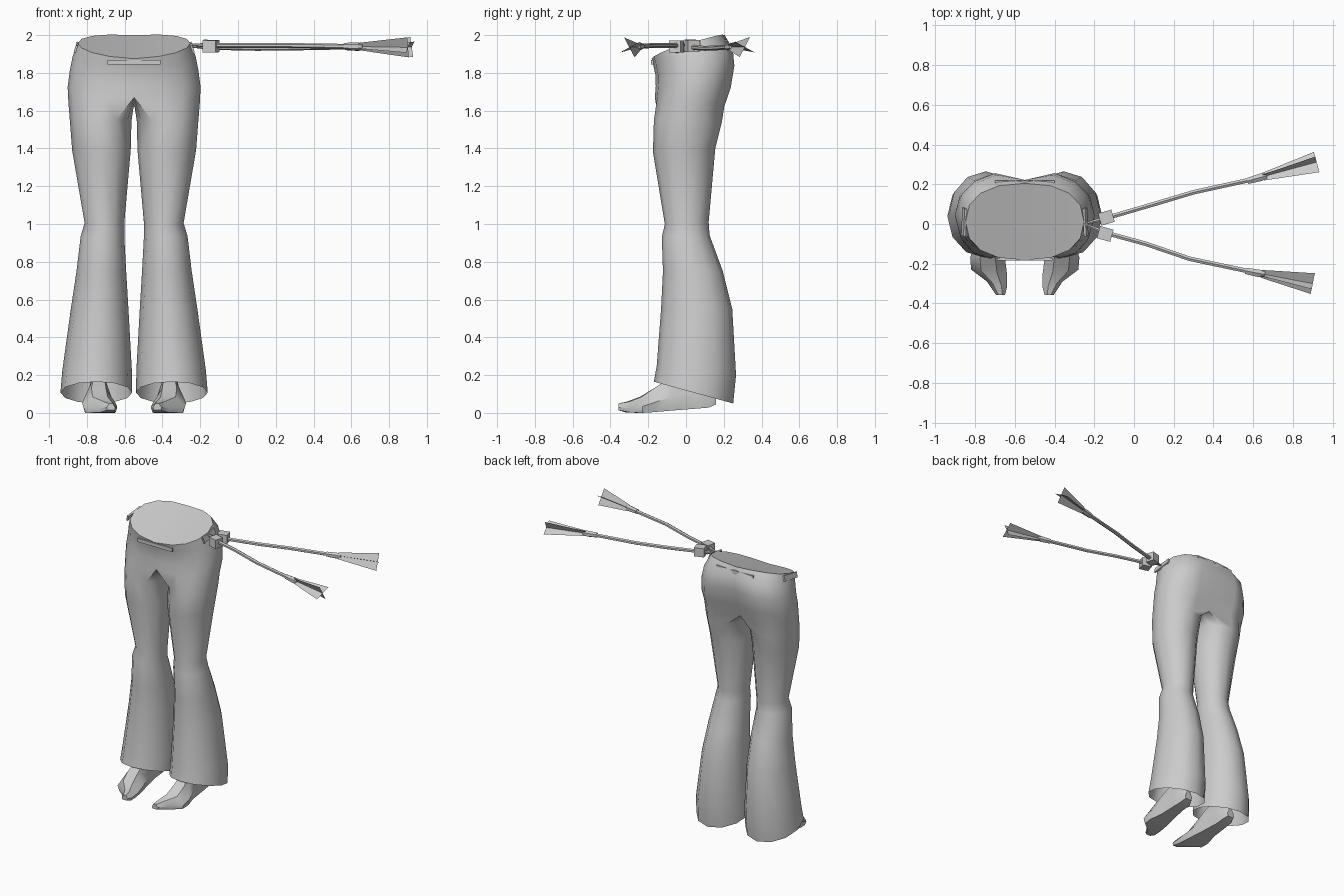
import bpy, bmesh, math
from mathutils import Vector

if "Cube" in bpy.data.objects:
    bpy.data.objects.remove(bpy.data.objects["Cube"])

CX = -0.55      # symmetry plane of the body


def make(name, bm, mirror=False, smooth=40):
    bmesh.ops.recalc_face_normals(bm, faces=bm.faces)
    me = bpy.data.meshes.new(name)
    bm.to_mesh(me)
    bm.free()
    ob = bpy.data.objects.new(name, me)
    bpy.context.collection.objects.link(ob)
    bpy.context.view_layer.objects.active = ob
    ob.select_set(True)
    if mirror:
        ob.location.x = CX
        m = ob.modifiers.new("mirror", 'MIRROR')
        m.use_clip = True
        m.merge_threshold = 0.002
    if smooth:
        bpy.ops.object.shade_smooth_by_angle(angle=math.radians(smooth))
    ob.select_set(False)
    return ob


def bridge(bm, a, b, closed=True):
    n = len(a)
    for i in range(n if closed else n - 1):
        j = (i + 1) % n
        bm.faces.new((a[i], a[j], b[j], b[i]))


def loft(bm, rings, caps=True):
    vs = [[bm.verts.new(p) for p in r] for r in rings]
    for a, b in zip(vs, vs[1:]):
        bridge(bm, a, b)
    if caps:
        bm.faces.new(vs[0])
        bm.faces.new(vs[-1])
    return vs


# trousers: one half, leg rings first, then open hip strips, mirrored
def leg_ring(u0, u1, y0, y1, zf, zb):
    pts = []
    for k in range(12):
        t = math.radians(-120 + 30 * k)
        s = math.sin(t)
        pts.append(((u0 + u1) / 2 + (u1 - u0) / 2 * math.cos(t),
                    (y0 + y1) / 2 + (y1 - y0) / 2 * s, zf + (zb - zf) * (s + 1) / 2))
    return pts


def hip_strip(w, y0, y1, zf, zb, cleft=0.0, lift=0.0):
    pts = []
    for k in range(9):
        t = math.radians(-90 + 22.5 * k)
        s, c = math.sin(t), max(0.0, math.cos(t))
        if k in (0, 8):
            c = 0.0
        sp = math.copysign(abs(s) ** 0.85, s)
        y = (y0 + y1) / 2 + (y1 - y0) / 2 * sp - (cleft if k == 8 else 0)
        pts.append((w * c ** 0.85, y, zf + (zb - zf) * (s + 1) / 2 + lift * c))
    return pts


bm = bmesh.new()
legs = [(.01, .39, -.17, .25, .165, .05), (.012, .38, -.155, .265, .25, .2),
        (.03, .335, -.132, .245, .55, .55), (.042, .305, -.122, .195, .75, .75),
        (.052, .283, -.128, .125, .93, .94), (.052, .262, -.112, .12, 1.0, 1.01),
        (.018, .328, -.175, .155, 1.38, 1.4), (.014, .34, -.17, .19, 1.55, 1.54)]
vs = loft(bm, [leg_ring(*r) for r in legs], caps=False)
hips = [(.348, -.165, .215, 1.67, 1.62, .06), (.352, -.16, .25, 1.73, 1.72, .06),
        (.34, -.162, .27, 1.79, 1.84, .05), (.325, -.172, .262, 1.835, 1.925, .04, .01),
        (.298, -.182, .205, 1.875, 2.0, 0, .02)]
strips = [[bm.verts.new(p) for p in hip_strip(*h)] for h in hips]
crotch = [bm.verts.new((0, y, 1.64)) for y in (.08, .01, -.07)]
bridge(bm, vs[-1], strips[0] + crotch)
for a, b in zip(strips, strips[1:]):
    bridge(bm, a, b, closed=False)
# closed waist
w = strips[-1]
for i in range(3):
    bm.faces.new((w[i], w[i + 1], w[7 - i], w[8 - i]))
bm.faces.new((w[3], w[4], w[5]))
make("trousers", bm, mirror=True, smooth=45)

# feet
bm = bmesh.new()
rings = []
for y, u0, u1, z0, z1, skew in [
        (-.358, .10, .145, .014, .05, 0), (-.32, .09, .19, .002, .06, .03),
        (-.25, .09, .27, 0, .085, .02), (-.17, .10, .275, .004, .13, 0),
        (-.08, .12, .25, .012, .19, 0), (.05, .14, .24, .022, .24, 0),
        (.12, .14, .235, .028, .2, 0), (.16, .16, .22, .045, .1, 0)]:
    prof = [(.08, 0), (.92, 0), (1, .4), (.72, 1), (.28, 1), (0, .4)]
    rings.append([(u0 + (u1 - u0) * a, y + skew * a, z0 + (z1 - z0) * b) for a, b in prof])
loft(bm, rings)
make("foot", bm, mirror=True)


# tube along a path with a radius at each point
def tube(name, path, radii, sides=6):
    path = [Vector(p) for p in path]
    rings = []
    for i, p in enumerate(path):
        d = (path[min(i + 1, len(path) - 1)] - path[max(i - 1, 0)]).normalized()
        side = d.cross(Vector((0, 0, 1))).normalized()
        up = side.cross(d)
        rings.append([p + r * (side * math.cos(a) + up * math.sin(a))
                      for r in (radii[i],)
                      for a in [2 * math.pi * (k + .5) / sides for k in range(sides)]])
    bm = bmesh.new()
    loft(bm, rings)
    return make(name, bm)


# arrows stuck in the hip: shaft, block, collar, crossed fins
def arrow(label, pts, tail, block, twist):
    tube(label + "_shaft", pts, [.006] + [.013] * (len(pts) - 1))
    a, b = Vector(pts[-2]), Vector(pts[-1])
    tail = Vector(tail)
    d = (tail - b).normalized()
    tube(label + "_collar", [b - d * .05, b + d * .02, b + d * .05], [.018, .022, .014])
    c = Vector(block)
    e = (Vector(pts[2]) - Vector(pts[1])).normalized()
    tube(label + "_block", [c - e * .035, c + e * .035], [.045, .045], 4)
    side = d.cross(Vector((0, 0, 1))).normalized()
    up = side.cross(d)
    bm = bmesh.new()
    start = b + d * .03
    for k in range(4):
        t = math.radians(twist + 90 * k)
        out = side * math.cos(t) + up * math.sin(t)
        bm.faces.new([bm.verts.new(p) for p in
                      (start, start + out * .022, tail + out * .06, tail)])
    make(label + "_fins", bm, smooth=0)


arrow("back_arrow", [(-.25, 0, 1.94), (-.14, .03, 1.935), (.1, .1, 1.93), (.3, .16, 1.932),
                     (.62, .23, 1.938)], (.92, .312, 1.937), (-.14, .032, 1.943), 28)
arrow("front_arrow", [(-.25, 0, 1.95), (-.14, -.045, 1.945), (.06, -.1, 1.945), (.28, -.175, 1.945),
                      (.61, -.245, 1.94)], (.90, -.3, 1.935), (-.145, -.05, 1.94), 62)


# belt strips
def strip(name, loc, size, rot=(0, 0, 0)):
    bm = bmesh.new()
    bmesh.ops.create_cube(bm, size=1)
    bmesh.ops.scale(bm, vec=size, verts=bm.verts)
    ob = make(name, bm, smooth=0)
    ob.location, ob.rotation_euler = loc, rot


strip("front_belt_strip", (CX, -.178, 1.857), (.28, .012, .025))
strip("back_belt_strip", (CX, .212, 1.962), (.30, .012, .03))
for s in (-1, 1):
    strip("side_belt_strip", (CX + s * .306, .01, 1.935), (.012, .14, .04), (.15, -s * .3, 0))
